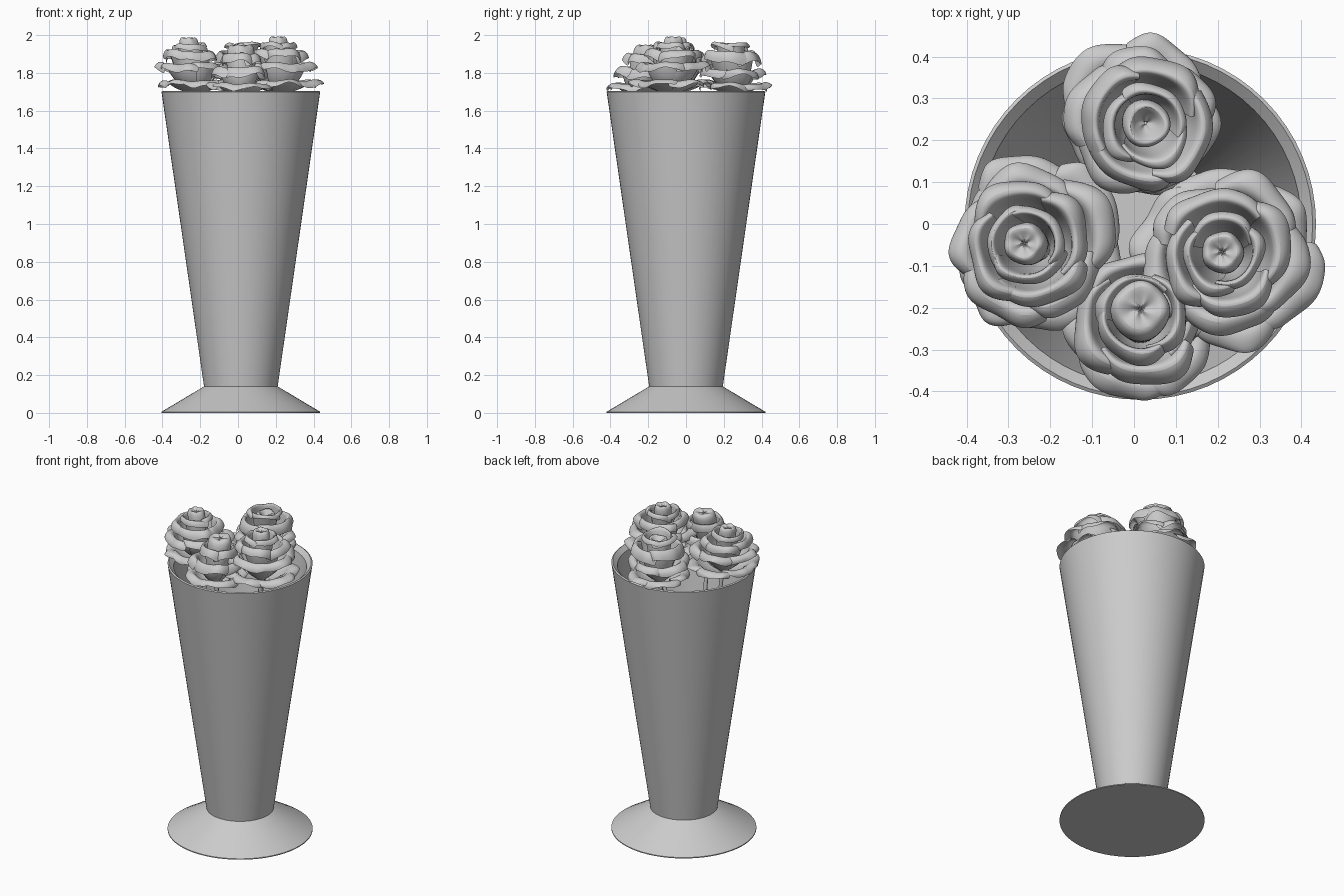
import bpy, bmesh, math, random
from math import sin, cos, pi, tau
from mathutils import Vector, Matrix

if "Cube" in bpy.data.objects:
    bpy.data.objects.remove(bpy.data.objects["Cube"])

random.seed(7)
VASE_X = 0.015


def finish(name, bm, angle=40, subsurf=0):
    me = bpy.data.meshes.new(name)
    bm.to_mesh(me)
    bm.free()
    ob = bpy.data.objects.new(name, me)
    bpy.context.collection.objects.link(ob)
    bpy.ops.object.select_all(action='DESELECT')
    ob.select_set(True)
    bpy.context.view_layer.objects.active = ob
    bpy.ops.object.shade_smooth_by_angle(angle=math.radians(angle))
    if subsurf:
        m = ob.modifiers.new("smooth", 'SUBSURF')
        m.levels = m.render_levels = subsurf
    return ob


def lathe(name, profile, segs=64):
    bm = bmesh.new()
    rings = []
    for r, z in profile:
        if r == 0:
            rings.append([bm.verts.new((VASE_X, 0, z))] * segs)
        else:
            rings.append([bm.verts.new((VASE_X + r * cos(tau * i / segs), r * sin(tau * i / segs), z))
                          for i in range(segs)])
    for a, b in zip(rings, rings[1:]):
        for i in range(segs):
            j = (i + 1) % segs
            quad = list(dict.fromkeys((a[i], a[j], b[j], b[i])))
            bm.faces.new(quad)
    bmesh.ops.recalc_face_normals(bm, faces=bm.faces)
    return finish(name, bm, 25)


# Vase: flared foot, tapered body, thin lip and hollow inside
lathe("vase", [(0, 0), (0.42, 0), (0.42, 0.006), (0.195, 0.14), (0.42, 1.70),
               (0.412, 1.705), (0.385, 1.68), (0.375, 1.62), (0.18, 0.18), (0, 0.18)])


def grid_faces(bm, rows):
    for a, b in zip(rows, rows[1:]):
        for i in range(len(a) - 1):
            bm.faces.new((a[i], a[i + 1], b[i + 1], b[i]))


def petal(bm, ang, half, R, top, lip, ruffle):
    # cupped sheet whose upper edge rolls outward
    prof = [(0.12, 0.0), (0.50, top * 0.35), (0.68, top * 0.72), (0.73, top - 0.008),
            (0.85, top), (0.98, top - lip * 0.5), (1.0, top - lip)]
    cols = 9
    f1, f2 = random.uniform(0, tau), random.uniform(0, tau)
    grow = random.uniform(0.94, 1.07)
    rows = []
    for k, (pr, pz) in enumerate(prof):
        t = k / (len(prof) - 1)
        row = []
        for c in range(cols):
            s = 2 * c / (cols - 1) - 1
            a = ang + s * half * (0.75 + 0.25 * sin(pi * min(1, t * 0.8)))
            wave = ruffle * t * t * (sin(3.1 * s + f1) + 0.6 * sin(6.5 * s + f2))
            r = R * pr * grow * (1 - 0.13 * t * s ** 4 + 0.05 * s * t) + wave * 0.7
            z = pz - 0.10 * top * t * s ** 4 + wave + random.uniform(-1, 1) * ruffle * 0.35 * t
            row.append(bm.verts.new((r * cos(a), r * sin(a), z)))
        rows.append(row)
    grid_faces(bm, rows)


def bud(bm, R, top, dip, folds):
    # tight centre with twisted creases
    prof = [(0.5, 0), (0.85, top * 0.6), (1.0, top * 0.84), (0.92, top * 0.95),
            (0.7, top), (0.4, top - dip * 0.6), (0.05, top - dip)]
    n = 24
    rows = []
    for k, (pr, pz) in enumerate(prof):
        t = k / (len(prof) - 1)
        row = []
        for i in range(n):
            a = tau * i / n
            w = sin(folds * a + 4 * t) * 0.08 * t
            r = R * pr * (1 + w)
            row.append(bm.verts.new((r * cos(a), r * sin(a), pz + w * R)))
        rows.append(row + row[:1])
    grid_faces(bm, rows)


def rose(name, loc, R, H, lean, layers, bud_args, shift=(0, 0)):
    bm = bmesh.new()
    bud(bm, bud_args[0] * R, bud_args[1] * H, bud_args[2], bud_args[3])
    start = random.uniform(0, tau)
    for n, lr, lt, lip in layers:
        start += 0.7
        for i in range(n):
            petal(bm, start + tau * i / n, pi / n * 1.28, lr * R,
                  lt * H * random.uniform(0.96, 1.03), lip, 0.006 + 0.006 * lr)
    # the upper part leans so the heart sits off-centre
    for v in bm.verts:
        t = v.co.z / H
        v.co.x += shift[0] * t
        v.co.y += shift[1] * t
    bmesh.ops.transform(bm, verts=bm.verts, matrix=Matrix.Translation(Vector(loc)) @
                        Matrix.Rotation(lean[0], 4, 'X') @ Matrix.Rotation(lean[1], 4, 'Y'))
    return finish(name, bm, 60, 2)


# petals per ring, radius share, height share, lip droop
FULL = [(3, 0.48, 0.90, 0.03), (4, 0.74, 0.78, 0.045), (5, 0.93, 0.55, 0.04), (6, 1.03, 0.25, 0.03)]
OPEN = [(3, 0.60, 0.97, 0.025), (4, 0.92, 0.82, 0.06), (5, 1.0, 0.50, 0.04), (5, 1.06, 0.24, 0.03)]
CUP = [(3, 0.66, 0.86, 0.05), (4, 0.92, 0.58, 0.05), (5, 1.05, 0.28, 0.03)]

rose("rose_left", (-0.225, -0.06, 1.69), 0.205, 0.30, (0, 0), FULL, (0.26, 1.0, 0.02, 5), (-0.04, 0.015))
rose("rose_right", (0.225, -0.085, 1.69), 0.21, 0.305, (0, 0), FULL, (0.25, 1.0, 0.02, 5), (-0.015, 0.02))
rose("rose_back", (0.005, 0.26, 1.68), 0.175, 0.29, (0, 0), OPEN, (0.34, 0.92, 0.05, 3), (0.03, -0.025))
rose("rose_front", (0.015, -0.25, 1.67), 0.17, 0.28, (0, 0), CUP, (0.43, 1.0, 0.015, 4), (0, 0.05))

# Stems running down into the vase
for nm, (x, y) in {"left": (-0.22, -0.06), "right": (0.22, -0.08), "back": (0.01, 0.25), "front": (0.01, -0.24)}.items():
    cu = bpy.data.curves.new("stem_" + nm, 'CURVE')
    cu.dimensions = '3D'
    cu.bevel_depth = 0.012
    cu.bevel_resolution = 2
    sp = cu.splines.new('POLY')
    sp.points.add(1)
    sp.points[0].co = (x, y, 1.72, 1)
    sp.points[1].co = (x * 0.35 + VASE_X, y * 0.35, 0.22, 1)
    bpy.context.collection.objects.link(bpy.data.objects.new("stem_" + nm, cu))
